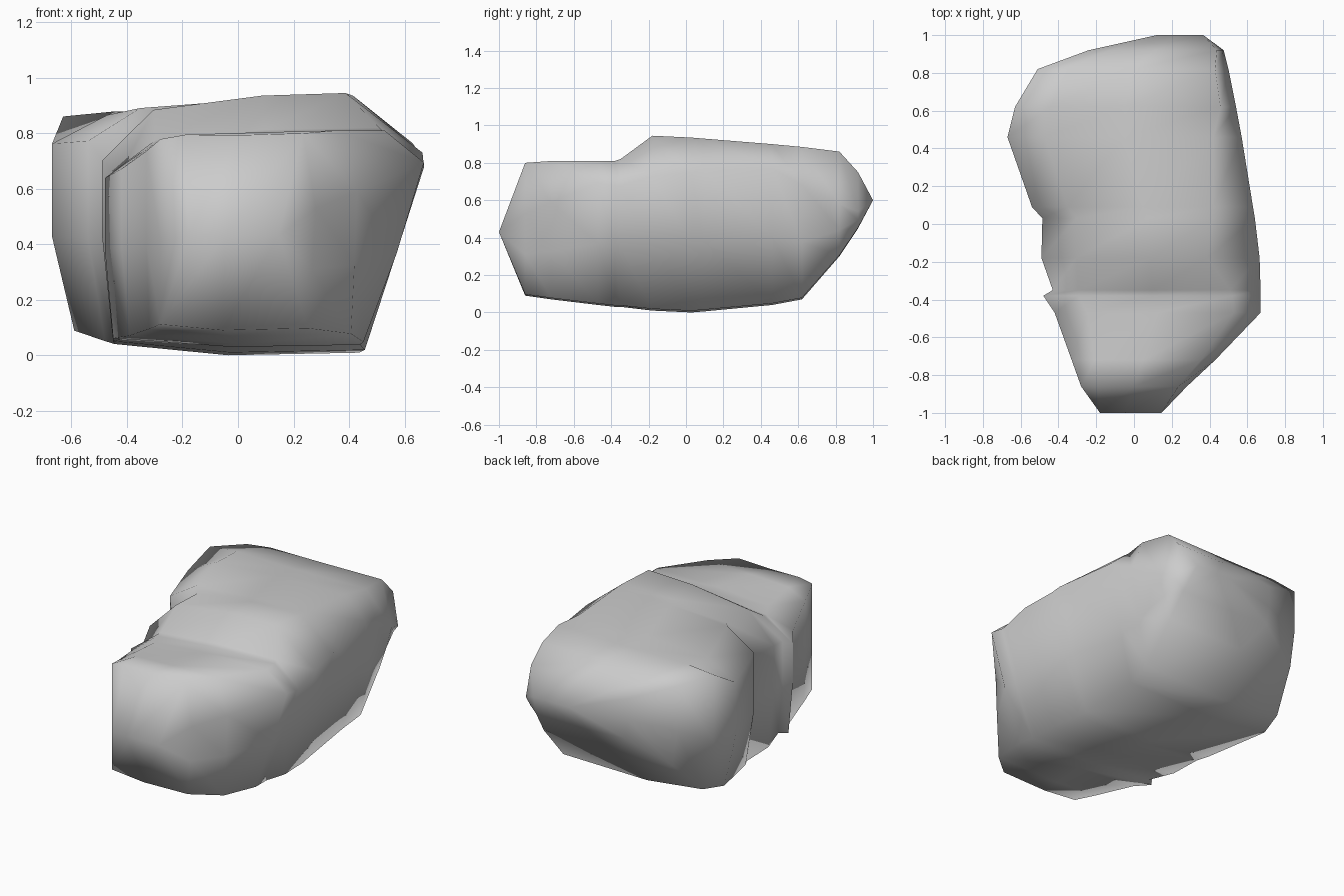
import bpy
import bmesh

default_cube = bpy.data.objects.get("Cube")
if default_cube:
    bpy.data.objects.remove(default_cube, do_unlink=True)


def make_material(name, colour):
    material = bpy.data.materials.new(name)
    material.use_nodes = True
    material.diffuse_color = colour
    shader = material.node_tree.nodes["Principled BSDF"]
    shader.inputs["Base Color"].default_value = colour
    return material


def section_ring(left, right, bottom, top, shoulder, brow, cheek, foot, tuck, crevice=0):
    """Boulder cross-section.

    shoulder: height of the left shoulder, brow: position of the top right corner,
    cheek: height of the widest right point, foot: position of the lower right
    corner, tuck: inset of the lower left corner, crevice: cut in the left flank.
    """
    width, height = right - left, top - bottom
    cut = crevice / width
    outline = [
        (tuck / width + cut, .03 + tuck / 3), (cut, .45), (cut, shoulder),
        (.16, (3 + shoulder) / 4), (.5, .99), (brow, 1), (1, cheek),
        (.55 + foot * .45, cheek / 2), (foot, .01), (.4, 0),
    ]
    return [(left + u * width, bottom + v * height) for u, v in outline]


def loft(name, sections, material):
    """Bridge the cross-sections and pinch both ends into blunt ridges."""
    bm = bmesh.new()
    rings = [[bm.verts.new((x, y, z)) for x, z in section_ring(*shape)]
             for y, *shape in sections]
    for near, far in zip(rings, rings[1:]):
        for i in range(len(near)):
            j = (i + 1) % len(near)
            bm.faces.new((near[i], near[j], far[j], far[i]))
    bmesh.ops.remove_doubles(bm, verts=rings[0] + rings[-1], dist=.055)
    bmesh.ops.recalc_face_normals(bm, faces=bm.faces)
    mesh = bpy.data.meshes.new(name)
    bm.to_mesh(mesh)
    bm.free()
    mesh.materials.append(material)
    obj = bpy.data.objects.new(name, mesh)
    bpy.context.collection.objects.link(obj)
    return obj


# Boulder: depth, left, right, underside, top, then the shape of each section
boulder_sections = [
    # Blunt front ridge
    (-1, -.18, .15, .43, .43, .9, .97, .8, .97, 0),
    (-.86, -.28, .28, .09, .8, .97, .92, .62, .95, 0),
    (-.72, -.33, .43, .07, .81, .9, .9, .7, .97, .01),
    (-.47, -.42, .67, .04, .81, .82, .87, .85, .8, .03),
    # Narrow crevice in one flank
    (-.38, -.48, .67, .03, .81, .78, .87, .83, .8, .03),
    (-.35, -.48, .67, .03, .82, .78, .86, .82, .8, .03, .05),
    # Raised rear hump
    (-.18, -.49, .665, .01, .945, .74, .76, .77, .82, .04),
    (.03, -.485, .64, 0, .935, .75, .8, .8, .82, .04),
    (.09, -.54, .63, .005, .93, .83, .82, .82, .83, .06),
    (.46, -.67, .57, .04, .9, .84, .88, .85, .87, .08),
    (.62, -.63, .54, .07, .885, .97, .93, .75, .9, .08),
    # Sloping back
    (.82, -.51, .5, .3, .86, .95, .93, .5, .92, .03),
    (.92, -.24, .475, .45, .75, .9, .95, .3, .9, .02),
    (1, .12, .37, .6, .6, .8, .97, .6, .97, 0),
]
stone = make_material("stone grey", (.6, .6, .6, 1))
boulder = loft("boulder", boulder_sections, stone)

# Soft weathered shading all over
boulder.data.shade_smooth()
